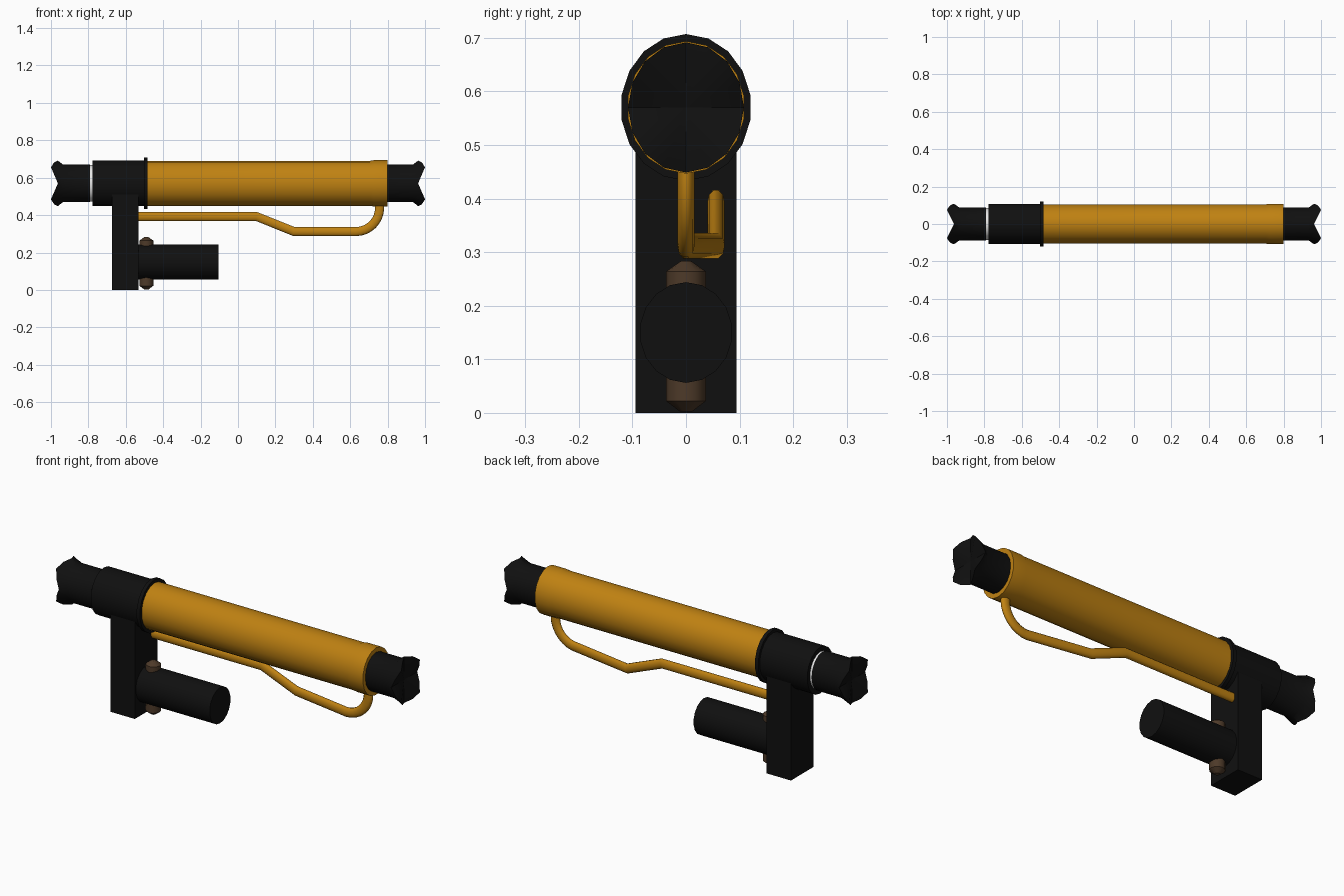
import bpy
import bmesh
from math import sin, cos, pi, radians

if "Cube" in bpy.data.objects:
    bpy.data.objects.remove(bpy.data.objects["Cube"])

AXIS_Z = 0.57     # height of the main barrel axis
FLAT = 0.89       # barrel is slightly narrower than tall


def material(name, rgb, rough=0.6):
    m = bpy.data.materials.new(name)
    m.use_nodes = True
    color = (*rgb, 1)
    m.diffuse_color = color
    bsdf = m.node_tree.nodes["Principled BSDF"]
    bsdf.inputs["Base Color"].default_value = color
    bsdf.inputs["Roughness"].default_value = rough
    return m


BLACK = material("matte black", (0.005, 0.005, 0.005))
AMBER = material("amber yellow", (0.52, 0.22, 0.006))
BROWN = material("dark brown", (0.075, 0.042, 0.022))
WHITE = material("white", (0.8, 0.8, 0.8))


def finish(obj, mat, angle=35):
    obj.data.materials.clear()
    obj.data.materials.append(mat)
    bpy.ops.object.select_all(action="DESELECT")
    obj.select_set(True)
    bpy.context.view_layer.objects.active = obj
    bpy.ops.object.shade_smooth_by_angle(angle=radians(angle))
    return obj


def add_mesh(name, bm, mat):
    bmesh.ops.recalc_face_normals(bm, faces=bm.faces)
    mesh = bpy.data.meshes.new(name)
    bm.to_mesh(mesh)
    bm.free()
    obj = bpy.data.objects.new(name, mesh)
    bpy.context.collection.objects.link(obj)
    return finish(obj, mat)


def lathe(name, profile, mat, center, sides=18, flat=FLAT, upright=False, side=1, notch=0):
    """Capped solid of (along, radius) points; notch pushes the last ring into four lobes."""
    bm = bmesh.new()

    def vert(along, r, a):
        u, v = r * sin(a) * flat, r * cos(a)
        p = (v, u, along) if upright else (along * side, u, v)
        return bm.verts.new([p[i] + center[i] for i in range(3)])

    rings = []
    for k, (along, r) in enumerate(profile):
        ring = []
        for i in range(sides):
            a = 2 * pi * i / sides
            lobe = min(abs(sin(a)), abs(cos(a))) / sin(pi / 4)
            push = notch * lobe if k == len(profile) - 1 else 0
            ring.append(vert(along + push, r, a))
        rings.append(ring)
    for lo, hi in zip(rings, rings[1:]):
        for i in range(sides):
            j = (i + 1) % sides
            bm.faces.new((lo[i], lo[j], hi[j], hi[i]))
    for ring, (along, r) in ((rings[0], profile[0]), (rings[-1], profile[-1])):
        hub = vert(along, 0, 0)
        for i in range(sides):
            bm.faces.new((hub, ring[i], ring[(i + 1) % sides]))
    return add_mesh(name, bm, mat)


def box(name, lo, hi, mat):
    bm = bmesh.new()
    bmesh.ops.create_cube(bm, size=1)
    for v in bm.verts:
        v.co = [(lo[i] + hi[i]) / 2 + v.co[i] * (hi[i] - lo[i]) for i in range(3)]
    return add_mesh(name, bm, mat)


barrel = (0, 0, AXIS_Z)

# Barrel, rear sleeve with its flange, and the pale ring
lathe("barrel_tube", [(-0.49, 0.12), (0.705, 0.12), (0.725, 0.1235), (0.8, 0.1235)], AMBER, barrel)
lathe("rear_sleeve", [(-0.778, 0.122), (-0.49, 0.122)], BLACK, barrel)
lathe("sleeve_flange", [(-0.503, 0.137), (-0.484, 0.137)], BLACK, barrel)
lathe("pale_ring", [(-0.802, 0.097), (-0.77, 0.097)], WHITE, barrel)

# Four-lobed emitter tips at both ends
for label, side in (("front", 1), ("rear", -1)):
    lathe(label + "_tip", [(0.79, 0.1), (0.935, 0.1), (0.963, 0.1215)], BLACK, barrel,
          sides=16, side=side, notch=0.037)

# Upright grip block and the handle reaching forward from it
box("grip_block", (-0.674, -0.094, 0), (-0.532, 0.094, AXIS_Z), BLACK)
lathe("handle", [(-0.54, 0.094), (-0.104, 0.094)], BLACK, (0, 0, 0.15), flat=0.92)

# Pin through the handle
lathe("handle_pin", [(0.003, 0.012), (0.022, 0.037), (0.264, 0.037), (0.283, 0.01)], BROWN,
      (-0.49, 0, 0), sides=12, flat=1, upright=True)

# Bent guard rod under the barrel, flattened sideways
SQUASH = 0.65
path = [(-0.56, 0.056, 0.392), (0.1, 0.056, 0.392), (0.3, 0.056, 0.312)]
for i in range(9):
    a = pi / 2 * i / 8
    path.append((0.63 + 0.127 * sin(a), 0, 0.439 - 0.127 * cos(a)))
path.append((0.757, 0, 0.48))
curve = bpy.data.curves.new("guard_rod", "CURVE")
curve.dimensions = "3D"
curve.bevel_depth = 0.025
curve.bevel_resolution = 3
curve.use_fill_caps = True
spline = curve.splines.new("POLY")
spline.points.add(len(path) - 1)
for point, (x, y, z) in zip(spline.points, path):
    point.co = (x, y / SQUASH, z, 1)
rod = bpy.data.objects.new("guard_rod", curve)
rod.scale.y = SQUASH
bpy.context.collection.objects.link(rod)
bpy.ops.object.select_all(action="DESELECT")
rod.select_set(True)
bpy.context.view_layer.objects.active = rod
bpy.ops.object.convert(target="MESH")
finish(bpy.context.view_layer.objects.active, AMBER, 50)
